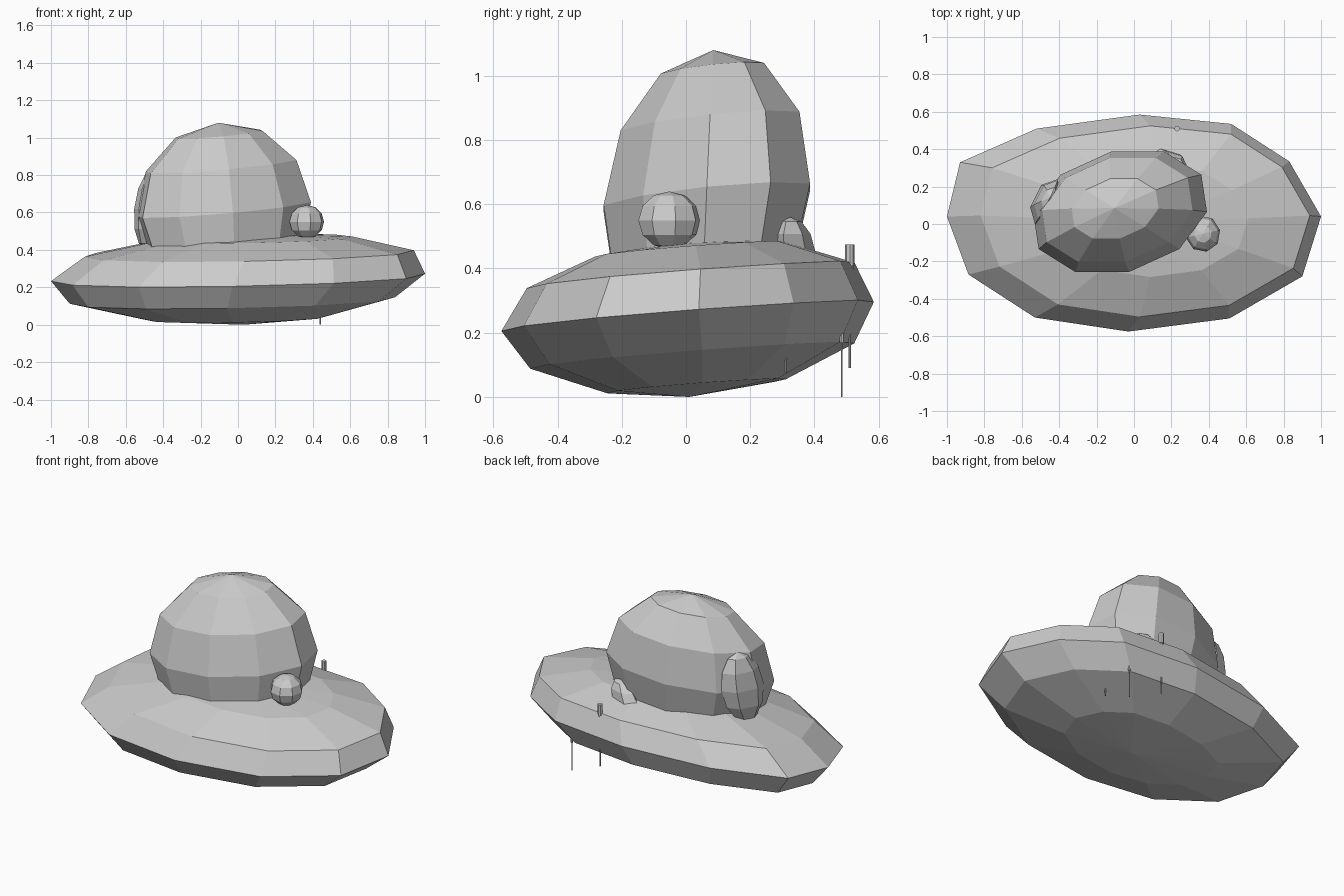
import bpy, bmesh
from math import sin, cos, pi
from mathutils import Vector

cube = bpy.data.objects.get("Cube")
if cube:
    bpy.data.objects.remove(cube, do_unlink=True)

grey = bpy.data.materials.new("plain grey")
grey.use_nodes = True
colour = (0.6, 0.6, 0.6, 1)
grey.diffuse_color = colour
grey.node_tree.nodes["Principled BSDF"].inputs["Base Color"].default_value = colour


def finish(name, bm):
    bmesh.ops.recalc_face_normals(bm, faces=bm.faces)
    mesh = bpy.data.meshes.new(name)
    bm.to_mesh(mesh)
    bm.free()
    mesh.materials.append(grey)
    bpy.context.collection.objects.link(bpy.data.objects.new(name, mesh))


def loft(name, rings, low, high):
    """Skin rings of points from bottom to top, closed by two poles."""
    bm = bmesh.new()
    loops = [[bm.verts.new(p) for p in ring] for ring in rings]
    low, high = bm.verts.new(low), bm.verts.new(high)
    count = len(loops[0])
    for s in range(count):
        n = (s + 1) % count
        bm.faces.new((low, loops[0][n], loops[0][s]))
        bm.faces.new((high, loops[-1][s], loops[-1][n]))
        for lower, upper in zip(loops, loops[1:]):
            bm.faces.new((lower[s], lower[n], upper[n], upper[s]))
    finish(name, bm)


def ellipsoid(name, centre, a, b, c, segments, rings=6):
    """Faceted sphere stretched along three skewed axes a, b and c."""
    centre, a, b, c = (Vector(v) for v in (centre, a, b, c))
    turns = [2 * pi * s / segments for s in range(segments)]
    lats = [pi * r / rings - pi / 2 for r in range(1, rings)]
    loft(name, [[centre + cos(lat) * (a * cos(t) + b * sin(t)) + c * sin(lat)
                 for t in turns] for lat in lats], centre - c, centre + c)


def rod(name, x, y, sections):
    """Stepped upright rod; each section is bottom, top, radius."""
    bm = bmesh.new()
    for bottom, top, radius in sections:
        made = bmesh.ops.create_cone(bm, cap_ends=True, segments=8, radius1=radius,
                                     radius2=radius, depth=top - bottom)
        bmesh.ops.translate(bm, verts=made["verts"], vec=(x, y, (top + bottom) / 2))
    finish(name, bm)


# Tilted saucer hull: one uneven rim outline, scaled and shifted per level
rim = [(1, 0.04), (0.83, 0.335), (0.52, 0.535), (0.03, 0.585), (-0.52, 0.51),
       (-0.93, 0.33), (-1, 0.04), (-0.885, -0.27), (-0.53, -0.5), (-0.03, -0.575),
       (0.51, -0.505), (0.9, -0.28)]
# Each level is scale, shift in x, shift in y, height
levels = [(0.48, -0.01, 0.03, 0.033), (0.87, -0.03, 0.015, 0.127), (1, 0, 0, 0.25),
          (0.88, 0.06, 0.01, 0.378), (0.51, 0.1, 0.01, 0.46)]
loft("saucer_hull", [[(k * x + dx, k * y + dy, z + k * (0.02 * x + 0.077 * y))
                      for x, y in rim] for k, dx, dy, z in levels],
     (0.03, 0.01, 0), (0.1, 0.01, 0.485))

# Tall dome
ellipsoid("dome", (-0.075, 0.065, 0.62), (0.465, 0, 0.035), (0.1, 0.338, 0.035),
          (-0.03, 0.02, 0.46), 10)

# Bumps around the foot of the dome
ellipsoid("side_ball", (0.368, -0.052, 0.55), (0.092, 0.02, 0), (-0.02, 0.096, 0),
          (0, 0, 0.09), 8)
ellipsoid("side_pod", (-0.47, 0.12, 0.62), (0.085, 0.03, 0), (0.02, 0.12, 0),
          (0.02, 0.02, 0.215), 6)
ellipsoid("rear_bump", (0.175, 0.335, 0.455), (0.1, -0.03, 0), (0.02, 0.06, 0),
          (0.05, -0.01, 0.105), 6)

# Rods through the rear rim
rod("rear_antenna", 0.23, 0.51, [(0.41, 0.475, 0.015), (0.22, 0.42, 0.011),
                                 (0.09, 0.23, 0.004)])
rod("long_spike", 0.44, 0.485, [(0.17, 0.24, 0.007), (0, 0.18, 0.003)])
rod("short_spike", 0.47, 0.31, [(0.075, 0.2, 0.004)])
